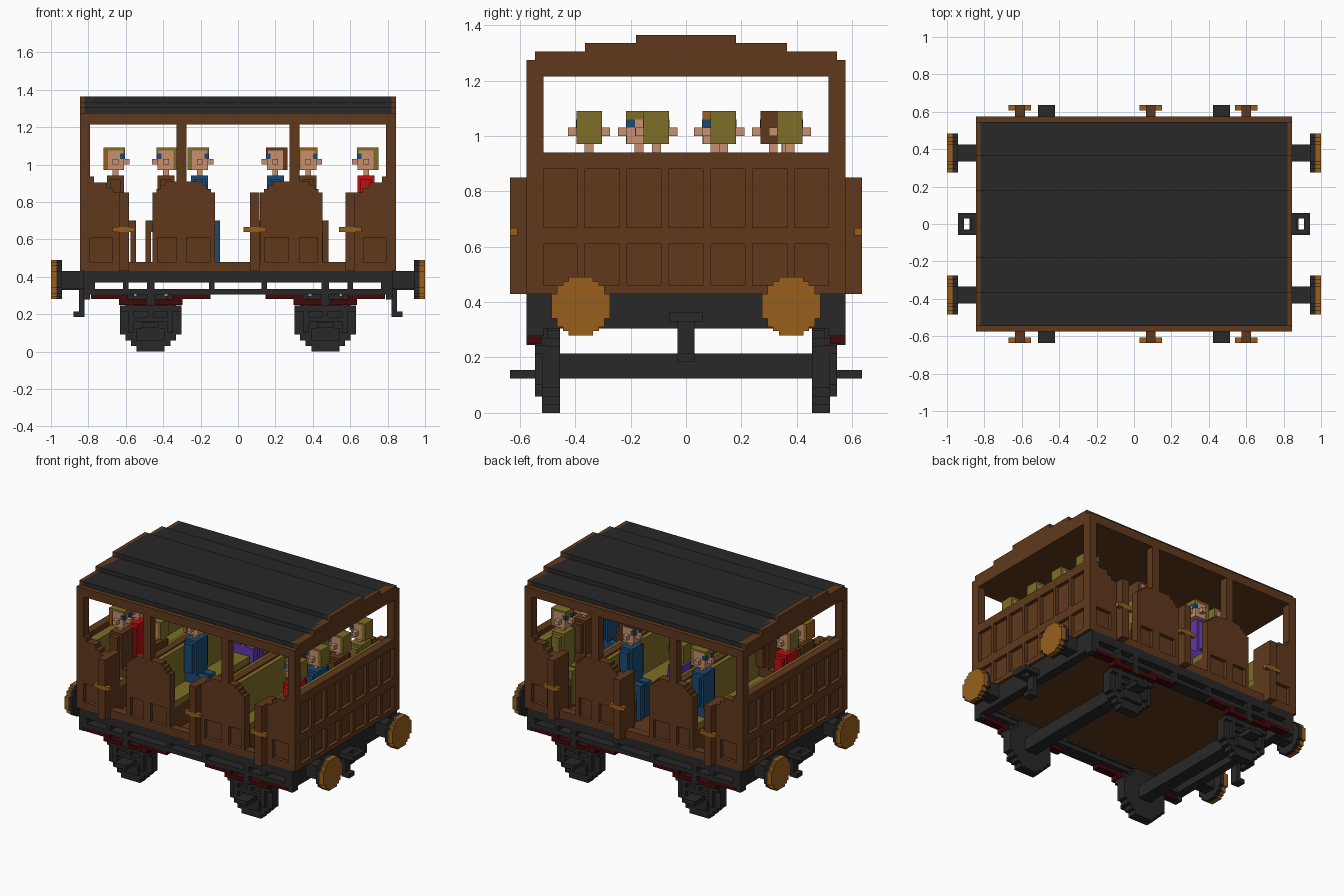
import bpy, bmesh

if "Cube" in bpy.data.objects:
    bpy.data.objects.remove(bpy.data.objects["Cube"])


def srgb(h):
    c = [int(h[i:i + 2], 16) / 255 for i in (0, 2, 4)]
    return [v / 12.92 if v <= .04045 else ((v + .055) / 1.055) ** 2.4 for v in c] + [1]


M = {}
for key, name, h in (("brown", "brown wood", "60391C"), ("dark", "dark iron", "282828"),
                     ("gold", "dull brass", "985F1C"), ("olive", "olive cloth", "7E6E28"),
                     ("skin", "skin", "C89070"), ("blue", "blue cloth", "1A4A72"),
                     ("red", "red cloth", "BE0E12"), ("purple", "purple cloth", "6038A8"),
                     ("maroon", "dark red paint", "40080A")):
    m = bpy.data.materials.new(name)
    m.use_nodes = True
    m.diffuse_color = srgb(h)
    m.node_tree.nodes["Principled BSDF"].inputs["Base Color"].default_value = srgb(h)
    M[key] = m


def finish(name, bm, mat):
    bmesh.ops.recalc_face_normals(bm, faces=bm.faces)
    me = bpy.data.meshes.new(name)
    bm.to_mesh(me)
    bm.free()
    me.materials.append(M[mat])
    ob = bpy.data.objects.new(name, me)
    bpy.context.collection.objects.link(ob)


def boxes(name, mat, items):
    """One object from boxes given as (x0, x1, y0, y1, z0, z1)."""
    bm = bmesh.new()
    for b in items:
        vs = bmesh.ops.create_cube(bm, size=1)["verts"]
        for v in vs:
            v.co = [(b[2 * i] + b[2 * i + 1]) / 2 + v.co[i] * (b[2 * i + 1] - b[2 * i]) for i in range(3)]
    finish(name, bm, mat)


def prism(name, mat, pts, axis, a, b):
    """Extrude a 2D outline along x (outline in y, z) or along y (outline in x, z)."""
    bm = bmesh.new()
    put = (lambda p, t: (t, p[0], p[1])) if axis == "x" else (lambda p, t: (p[0], t, p[1]))
    f = bm.faces.new([bm.verts.new(put(p, a)) for p in pts])
    # The starting face stays as the closing cap
    for v in bmesh.ops.extrude_face_region(bm, geom=[f], use_keep_orig=True)["geom"]:
        if isinstance(v, bmesh.types.BMVert):
            v.co["xyz".index(axis)] = b
    finish(name, bm, mat)


def stepped(c, base, steps):
    """Symmetric stepped arch: steps are (half width, top height), widest first."""
    right, prev = [], base
    for w, z in steps:
        right += [(c + w, prev), (c + w, z)]
        prev = z
    return right + [(2 * c - x, z) for x, z in reversed(right)]


def disc(cu, cv, steps):
    """Stepped round outline."""
    right = [p for p in stepped(0, 0, steps) if p[0] > 0][1:]
    top = right + [(-u, v) for u, v in reversed(right)]
    return [(cu + u, cv + v) for u, v in top + [(-u, -v) for u, v in top]]


S = (-1, 1)


def ordered(a, b):
    return (min(a, b), max(a, b))


# Roof and ceiling
arch = [(.545, 1.305), (.365, 1.335), (.18, 1.365)]
prism("roof", "dark", stepped(0, 1.275, arch), "x", -.82, .82)
boxes("ceiling", "brown", [(-.79, .79, -.52, .52, 1.215, 1.275)])

# Wall frame: sills, top beams, posts
frame = []
for s in S:
    y = ordered(s * .52, s * .575)
    frame += [(-.82, .82, *y, .43, .48), (-.82, .82, *y, 1.215, 1.275)]
    frame += [(*ordered(t * .275, t * .33), *y, .48, 1.215) for t in S]
boxes("side_frame", "brown", frame)
boxes("floor", "brown", [(-.79, .79, -.52, .52, .385, .44)])

# End walls with two rows of seven sunken panels
for s, side in ((1, "right"), (-1, "left")):
    prism("end_arch_" + side, "brown", stepped(0, 1.215, [(.575, 1.275)] + arch), "x", s * .79, s * .845)
    x = ordered(s * .79, s * .845)
    xf = ordered(s * .82, s * .845)
    items = [(*ordered(s * .79, s * .82), -.575, .575, .43, .94)]
    items += [(*x, *ordered(t * .515, t * .575), .43, 1.215) for t in S]
    items += [(*xf, -.515, .515, a, b) for a, b in ((.43, .46), (.61, .67), (.88, .94))]
    for i in range(6):
        yc = -.379 + i * .1515
        items += [(*xf, yc - .014, yc + .014, a, b) for a, b in ((.46, .61), (.67, .88))]
    boxes("end_wall_" + side, "brown", items)

# Side panels with stepped tops over sunken lower panels, and open doors with handles
for s, side in ((-1, "front"), (1, "back")):
    yi, ym, yo = s * .52, s * .55, s * .575
    yf = ordered(ym, yo)
    for c, lab in ((-.29, "a"), (.285, "b")):
        steps = [(.168, .85), (.145, .87), (.125, .89), (.1, .91)]
        boxes("side_panel_%s_%s" % (side, lab), "brown", [(c - .168, c + .168, *ordered(yi, ym), .43, .63)])
        prism("side_arch_%s_%s" % (side, lab), "brown", stepped(c, .61, steps), "y", yi, yo)
        boxes("panel_rails_%s_%s" % (side, lab), "brown",
              [(c + a, c + b, *yf, .48, .61) for a, b in ((-.168, -.14), (-.014, .014), (.14, .168))])
    for t, lab in ((-1, "left"), (1, "right")):
        boxes("corner_panel_%s_%s" % (side, lab), "brown",
              [(*ordered(t * .62, t * .8), *ordered(yi, ym), .43, .63),
               (*ordered(t * .62, t * .67), *yf, .48, .61)])
        pts = [(.8, .61), (.8, .935), (.77, .935), (.77, .905), (.7, .905), (.7, .875),
               (.665, .875), (.665, .85), (.62, .85), (.62, .61)]
        prism("corner_arch_%s_%s" % (side, lab), "brown", [(t * x, z) for x, z in pts], "y", yi, yo)
    for i, x in enumerate((-.61, .09, .6)):
        boxes("door_%s_%d" % (side, i), "brown", [(x - .026, x + .026, *ordered(s * .47, s * .635), .43, .85)])
        boxes("door_handle_%s_%d" % (side, i), "gold",
              [(x - .06, x + .06, *ordered(s * .608, s * .636), .64, .667)])

# Benches: wooden boxes, olive cushions and backs
for t, lab in ((-1, "left"), (1, "right")):
    wood = [(*ordered(t * .585, t * .79), -.515, .515, .44, .6),
            (*ordered(t * .125, t * .455), -.515, .515, .44, .6),
            (*ordered(t * .28, t * .33), -.515, .515, .6, .90)]
    boxes("bench_" + lab, "brown", wood)
    soft = [(*ordered(t * a, t * b), -.515, .515, z, w) for a, b, z, w in
            ((.585, .79, .6, .64), (.33, .455, .6, .64), (.125, .28, .6, .64),
             (.73, .789, .64, .905), (.33, .36, .64, .89), (.25, .28, .64, .89))]
    boxes("cushions_" + lab, "olive", soft)


# Seated passengers
def passenger(n, x, y, d, cloth, hair, fringe):
    def part(name, mat, items):
        boxes("passenger_%d_%s" % (n, name), mat,
              [(*ordered(x + d * a, x + d * b), y + c, y + e, z, w) for a, b, c, e, z, w in items])
    part("clothes", cloth, [(-.045, .045, -.06, .06, .64, .94)] +
         [(-.03, .03, *ordered(s * .06, s * .09), .72, .92) for s in S] +
         [(.03, .11, *ordered(s * .008, s * .06), .64, .7) for s in S] +
         [(.08, .11, *ordered(s * .008, s * .06), .46, .7) for s in S])
    part("head", "skin", [(-.04, .045, -.044, .044, .97, 1.075), (-.015, .015, -.016, .016, .92, .97),
                          (.045, .075, -.015, .015, 1.0, 1.03)] +
         [(-.015, .015, *ordered(s * .044, s * .076), 1.0, 1.03) for s in S])
    part("hair", hair, [(-.065, -.04, -.046, .046, .97, 1.075)])
    part("fringe", fringe, [(-.065, .05, -.046, .046, 1.075, 1.09), (.04, .05, -.046, .046, 1.06, 1.075)])
    part("eyes", "blue", [(.025, .05, *ordered(s * .015, s * .047), 1.03, 1.06) for s in S])


people = [(-.655, -.35, 1, "brown", "gold", "olive"), (-.655, -.17, 1, "red", "olive", "olive"),
          (-.385, .36, -1, "blue", "olive", "olive"), (-.385, -.35, -1, "brown", "olive", "olive"),
          (-.205, -.17, 1, "blue", "olive", "olive"), (-.205, .365, 1, "purple", "olive", "olive"),
          (.2, .315, -1, "blue", "brown", "brown"), (.375, .105, 1, "brown", "olive", "gold"),
          (.685, -.35, -1, "red", "olive", "olive"), (.685, -.107, -1, "blue", "olive", "olive"),
          (.685, .135, -1, "brown", "olive", "olive"), (.685, .375, -1, "olive", "olive", "olive")]
for n, p in enumerate(people):
    passenger(n + 1, *p)

# Underframe: perimeter beams, lower side rails and uprights
iron = []
for s in S:
    y = ordered(s * .515, s * .575)
    iron += [(-.825, .825, *y, .37, .43), (-.825, .825, *ordered(s * .485, s * .575), .305, .335)]
    iron += [(x - .015, x + .015, *y, .335, .37) for x in (-.6, -.14, .14, .6)]
    iron += [(*ordered(s * .765, s * .825), -.575, .575, .305, .43)]
    iron += [(*ordered(t * .79, t * .825), *y, .278, .305) for t in S]
boxes("underframe", "dark", iron)

# Wheels, axles, axle guards and leaf springs
for t, lab in ((-1, "left"), (1, "right")):
    c = t * .467
    boxes("axle_" + lab, "dark", [(c - .045, c + .045, -.46, .46, .125, .215),
                                  (c - .045, c + .045, -.635, .635, .125, .155)])
    for s, side in ((-1, "front"), (1, "back")):
        prism("wheel_%s_%s" % (lab, side), "dark",
              disc(c, .165, [(.165, .075), (.135, .105), (.105, .135), (.075, .165)]), "y", s * .455, s * .52)
        y = ordered(s * .52, s * .575)
        yg = ordered(s * .5, s * .545)
        boxes("axle_guard_%s_%s" % (lab, side), "dark",
              [(c - .02, c + .02, *y, .245, .37), (c - .12, c - .09, *yg, .1, .31),
               (c + .09, c + .12, *yg, .1, .31), (c - .09, c + .09, *yg, .16, .185),
               (c - .165, c + .165, *yg, .215, .245), (c - .075, c + .075, *yg, .06, .125),
               (c - .015, c + .015, *yg, .185, .215)])
        boxes("leaf_spring_%s_%s" % (lab, side), "maroon",
              [(c - .32, c - .12, *y, .28, .305), (c + .12, c + .32, *y, .28, .305),
               (c - .17, c - .02, *y, .25, .28), (c + .02, c + .17, *y, .25, .28)])

    # Buffers
    for s, side in ((-1, "front"), (1, "back")):
        y = s * .38
        boxes("buffer_shaft_%s_%s" % (lab, side), "dark",
              [(*ordered(t * .82, t * .945), y - .045, y + .045, .335, .43)])
        steps = [(.105, .045), (.085, .075), (.065, .09), (.045, .105)]
        prism("buffer_back_%s_%s" % (lab, side), "dark", disc(y, .385, steps), "x", t * .942, t * .97)
        prism("buffer_face_%s_%s" % (lab, side), "gold", disc(y, .385, steps), "x", t * .97, t * 1.0)

    # Coupling ring and hanging hook
    xr = ordered(t * .82, t * .94)
    boxes("coupling_" + lab, "dark",
          [(*xr, -.06, -.03, .33, .365), (*xr, .03, .06, .33, .365),
           (*ordered(t * .91, t * .94), -.03, .03, .33, .365),
           (*ordered(t * .82, t * .87), -.03, .03, .33, .365),
           (*ordered(t * .82, t * .85), -.03, .03, .185, .33),
           (*ordered(t * .85, t * .88), -.03, .03, .185, .215)])
